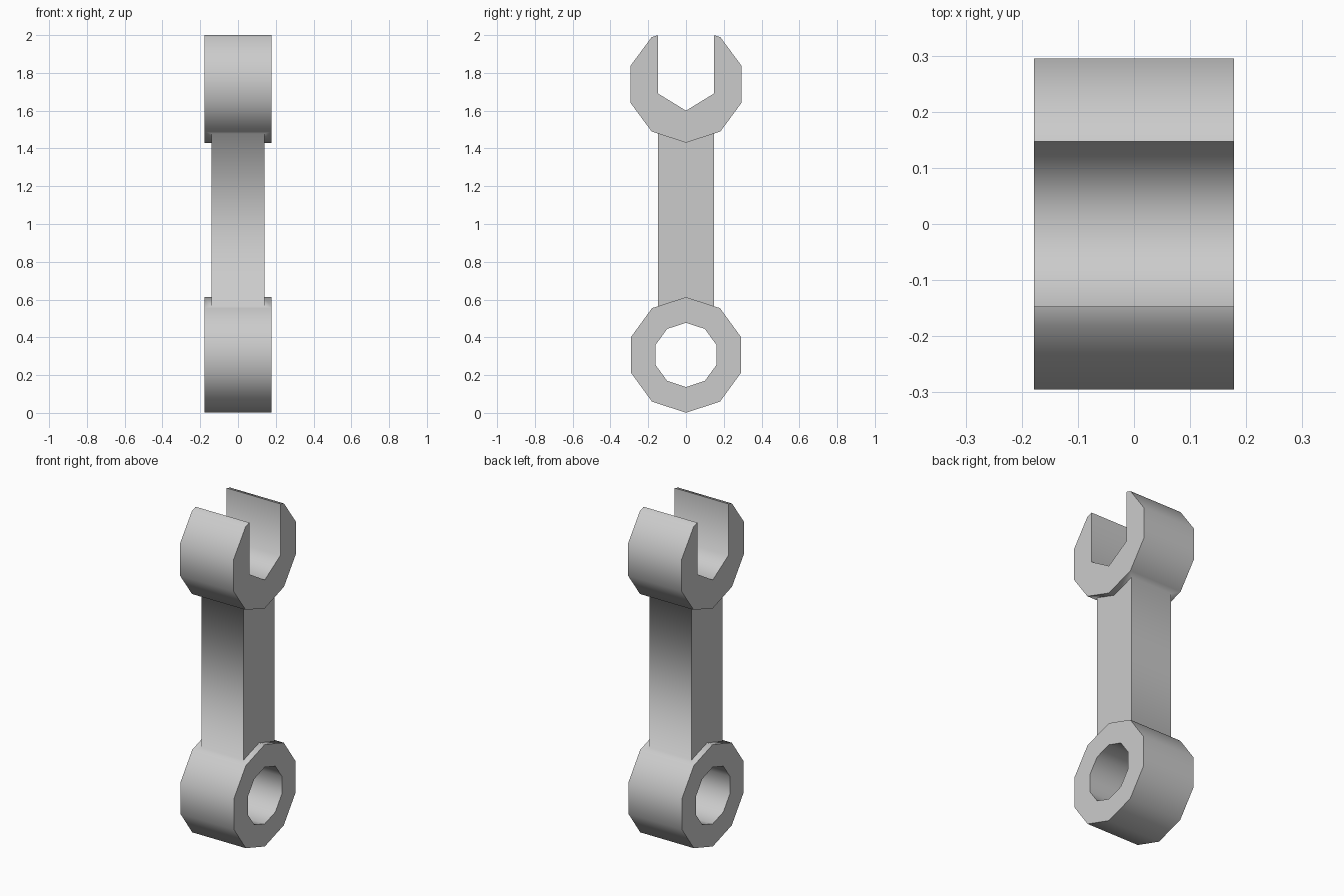
import bpy, bmesh
from math import sin, cos, radians

if "Cube" in bpy.data.objects:
    bpy.data.objects.remove(bpy.data.objects["Cube"])

HEAD_X, SHANK_X, SLOT = 0.178, 0.14, 0.147


def decagon(radius, zc):
    return [(radius * sin(radians(36 * i)), zc + radius * cos(radians(36 * i))) for i in range(10)]


def extrude_profile(name, faces, half_x):
    """Extrude (y, z) faces symmetrically along x."""
    bm = bmesh.new()
    for pts in faces:
        bm.faces.new([bm.verts.new((-half_x, y, z)) for y, z in pts])
    bmesh.ops.remove_doubles(bm, verts=bm.verts[:], dist=1e-5)
    geo = bmesh.ops.extrude_face_region(bm, geom=bm.faces[:], use_keep_orig=True)["geom"]
    moved = [g for g in geo if isinstance(g, bmesh.types.BMVert)]
    bmesh.ops.translate(bm, verts=moved, vec=(2 * half_x, 0, 0))
    bmesh.ops.recalc_face_normals(bm, faces=bm.faces[:])
    mesh = bpy.data.meshes.new(name)
    bm.to_mesh(mesh)
    bm.free()
    obj = bpy.data.objects.new(name, mesh)
    bpy.context.collection.objects.link(obj)
    return obj


# Closed ring end: strip of quads between two decagons
outer, inner = decagon(0.306, 0.307), decagon(0.17, 0.307)
ring = extrude_profile("ring_end", [
    (outer[i], outer[(i + 1) % 10], inner[(i + 1) % 10], inner[i]) for i in range(10)], HEAD_X)

# Open jaw: decagon cut by a slot with a V-shaped bottom
half = [(0.182, 1.49), (0.295, 1.643), (0.295, 1.836), (0.182, 1.989), (SLOT, 2.0), (SLOT, 1.69)]
profile = [(0, 1.43)] + half + [(0, 1.60)] + [(-y, z) for y, z in reversed(half)]
jaw = extrude_profile("open_jaw", [profile], HEAD_X)

# Shank, its ends buried in the two heads
spanner = extrude_profile("spanner", [
    [(-SLOT, 0.53), (SLOT, 0.53), (SLOT, 1.51), (-SLOT, 1.51)]], SHANK_X)

# Fuse the heads onto the shank
bpy.ops.object.select_all(action='DESELECT')
bpy.context.view_layer.objects.active = spanner
spanner.select_set(True)
for part in (ring, jaw):
    mod = spanner.modifiers.new("fuse", 'BOOLEAN')
    mod.operation, mod.solver, mod.object = 'UNION', 'EXACT', part
    bpy.ops.object.modifier_apply(modifier=mod.name)
    bpy.data.objects.remove(part)

# Soft shading around the rims and into the shank, crisp side edges
bpy.ops.object.shade_smooth_by_angle(angle=radians(80))
